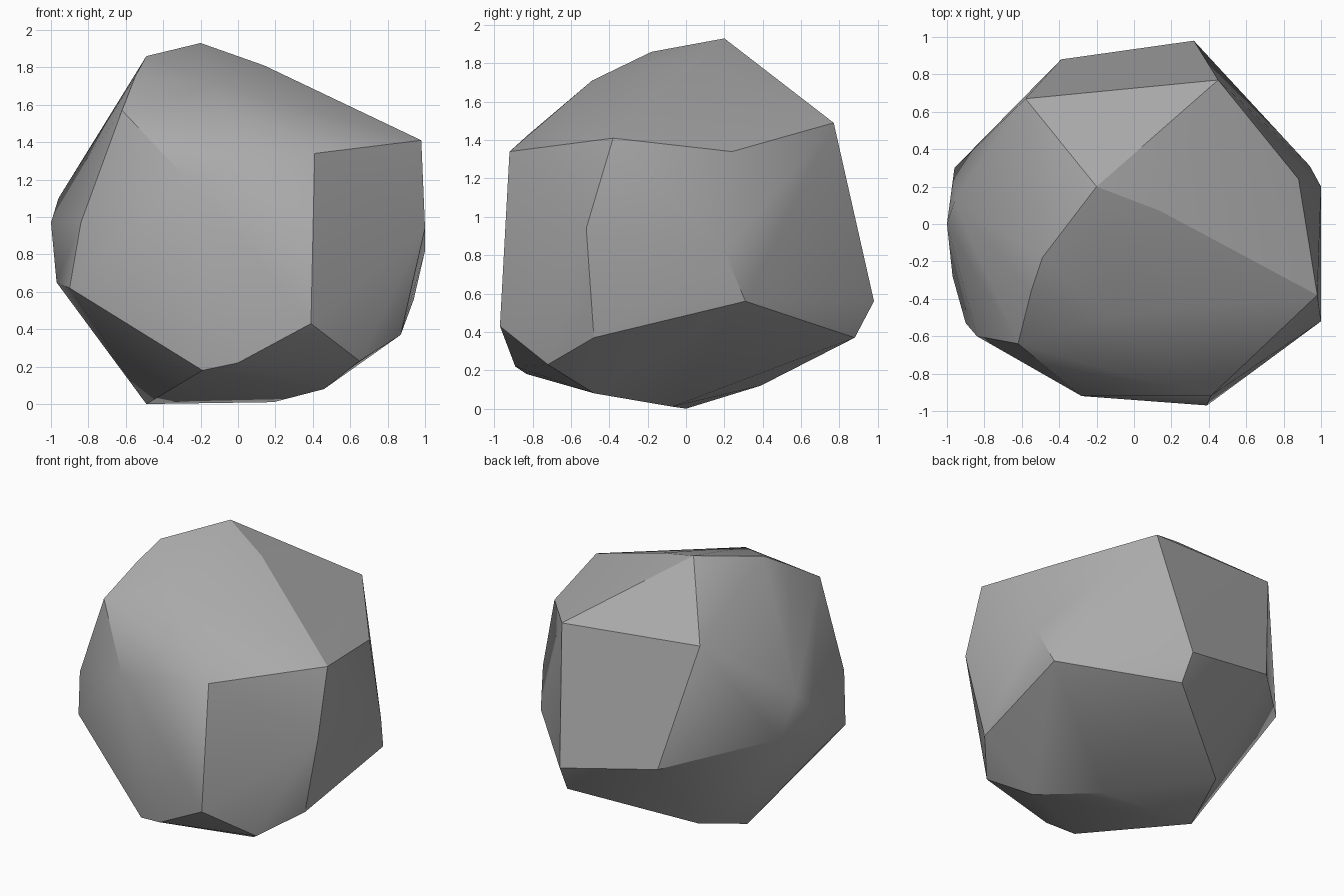
import bpy
import bmesh
import math
from mathutils import Vector

# Remove the default cube only
default_cube = bpy.data.objects.get("Cube")
if default_cube:
    bpy.data.objects.remove(default_cube, do_unlink=True)


def make_material(name, colour):
    material = bpy.data.materials.new(name)
    material.use_nodes = True
    material.diffuse_color = colour
    shader = material.node_tree.nodes["Principled BSDF"]
    shader.inputs["Base Color"].default_value = colour
    shader.inputs["Roughness"].default_value = 0.9
    return material


def convex_boulder(name, corner_groups, material, crease_angle):
    """Wrap a convex skin around the corners and keep its hard creases."""
    bm = bmesh.new()
    for corners in corner_groups:
        for corner in corners:
            bm.verts.new(Vector(corner))
    hull = bmesh.ops.convex_hull(bm, input=bm.verts[:], use_existing_faces=False)
    loose = {item for item in hull["geom_interior"] + hull["geom_unused"]
             if isinstance(item, bmesh.types.BMVert)}
    bmesh.ops.delete(bm, geom=list(loose), context="VERTS")
    bmesh.ops.recalc_face_normals(bm, faces=bm.faces[:])

    mesh = bpy.data.meshes.new(name)
    bm.to_mesh(mesh)
    bm.free()
    mesh.materials.append(material)
    boulder = bpy.data.objects.new(name, mesh)
    bpy.context.collection.objects.link(boulder)

    bpy.ops.object.select_all(action="DESELECT")
    boulder.select_set(True)
    bpy.context.view_layer.objects.active = boulder
    bpy.ops.object.shade_smooth_by_angle(angle=crease_angle)
    return boulder


# Peak and the slope that falls from it to the front
crown = [
    (-.20, .20, 1.93), (-.49, -.18, 1.86), (.14, .07, 1.81),
    (-.13, -.49, 1.71), (-.55, -.36, 1.75), (-.62, -.64, 1.57),
]

# Shoulder corners below the crown
shoulder = [
    (.98, -.38, 1.41), (.41, -.92, 1.34), (0, -.82, 1.43), (-.28, -.92, 1.21),
    (.88, .24, 1.34), (.45, .77, 1.49), (-.58, .67, 1.56), (-.96, .12, 1.1),
]

# Widest belt around the middle
belt = [
    (1, -.52, .94), (1, .2, .82), (-1, 0, .97), (-.96, .3, .85),
    (-.84, -.6, .97), (-.9, -.53, .62), (-.97, -.28, .65),
    (.94, .31, .56), (.32, .98, .56), (-.39, .88, .7), (.39, -.97, .43),
]

# Undercut corners and the small resting face
base = [
    (.87, -.48, .37), (.65, -.72, .23), (0, -.89, .22), (-.19, -.83, .18),
    (.33, .88, .37), (-.37, .39, .12), (.46, -.48, .08),
    (.19, -.07, .01), (-.49, 0, 0),
]

stone_grey = make_material("stone grey", (.4, .4, .4, 1))
convex_boulder("boulder", [crown, shoulder, belt, base], stone_grey, math.radians(30))
